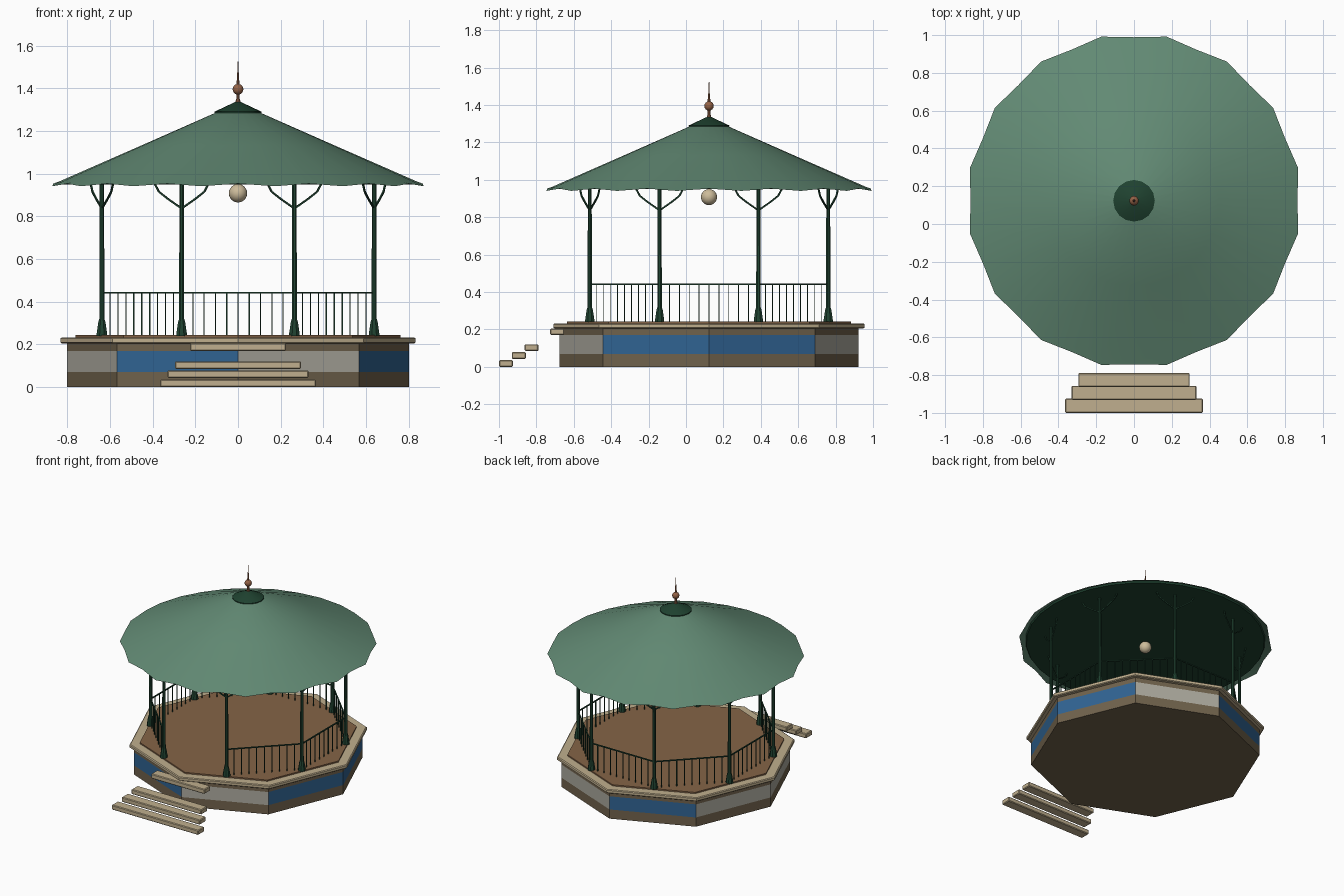
import bpy, bmesh, math
from mathutils import Vector, Matrix

cube = bpy.data.objects.get("Cube")
if cube:
    bpy.data.objects.remove(cube, do_unlink=True)

CENTRE = Vector((0, 0.123, 0))
EIGHTH = math.pi / 4


def material(name, *srgb):
    rgb = [((c / 255 + 0.055) / 1.055) ** 2.4 for c in srgb]
    m = bpy.data.materials.new(name)
    m.use_nodes = True
    m.diffuse_color = (*rgb, 1)
    m.node_tree.nodes["Principled BSDF"].inputs["Base Color"].default_value = (*rgb, 1)
    return m


roof_green = material("roof green", 98, 138, 116)
dark_green = material("dark green", 31, 66, 48)
sand = material("sand stone", 192, 175, 142)
brown_stone = material("brown stone", 112, 98, 76)
grey = material("pale grey panel", 172, 169, 158)
blue = material("blue panel", 48, 99, 146)
boards = material("floor boards", 133, 100, 71)
copper = material("copper", 148, 98, 70)
cream = material("cream lamp", 205, 188, 155)


def finish(name, bm, mats, location=CENTRE, smooth=False):
    bmesh.ops.recalc_face_normals(bm, faces=bm.faces)
    mesh = bpy.data.meshes.new(name)
    bm.to_mesh(mesh)
    bm.free()
    for m in mats:
        mesh.materials.append(m)
    obj = bpy.data.objects.new(name, mesh)
    obj.location = location
    bpy.context.collection.objects.link(obj)
    if smooth:
        bpy.ops.object.select_all(action='DESELECT')
        obj.select_set(True)
        bpy.context.view_layer.objects.active = obj
        bpy.ops.object.shade_smooth_by_angle(angle=math.radians(40))
    return obj


def lathe(bm, profile, sides, at=Vector(), turn=0.0, cap=True):
    """Stack of rings (radius, height) joined by quads."""
    rings = []
    for r, z in profile:
        rings.append([bm.verts.new(at + Vector((r * math.cos(a), r * math.sin(a), z)))
                      for a in (turn + math.tau * i / sides for i in range(sides))])
    for low, high in zip(rings, rings[1:]):
        for i in range(sides):
            j = (i + 1) % sides
            bm.faces.new((low[i], low[j], high[j], high[i]))
    if cap:
        bm.faces.new(rings[0])
        bm.faces.new(rings[-1])
    return rings


def turned(name, profile, sides, mat, smooth=False):
    bm = bmesh.new()
    lathe(bm, profile, sides)
    return finish(name, bm, [mat], smooth=smooth)


def bar(bm, a, b, width):
    """Square bar between two points."""
    d = b - a
    rot = d.to_track_quat('Z', 'Y').to_matrix().to_4x4()
    bmesh.ops.create_cube(bm, size=1, matrix=Matrix.Translation((a + b) / 2) @ rot
                          @ Matrix.Diagonal((width, width, d.length, 1)))


def polar(r, angle, z):
    return Vector((r * math.cos(angle), r * math.sin(angle), z))


# Octagonal base with coloured panels chosen by direction
bm = bmesh.new()
lathe(bm, [(0.8, 0), (0.8, 0.07), (0.8, 0.17), (0.8, 0.207)], 8)
bm.normal_update()
blue_sides = {0, 2, 5, 7}
for f in bm.faces:
    c = f.calc_center_median()
    if 0.07 < c.z < 0.17 and abs(f.normal.z) < 0.5:
        side = int((math.atan2(c.y, c.x) % math.tau) / EIGHTH)
        f.material_index = 1 if side in blue_sides else 2
finish("base_wall", bm, [brown_stone, blue, grey])

# Coping and floor
turned("coping", [(0.825, 0.205), (0.832, 0.21), (0.832, 0.228), (0.825, 0.233)], 8, sand)
turned("floor", [(0.76, 0.225), (0.76, 0.243)], 8, boards)

# Entrance steps, with the fourth tread left open
for i in (0, 1, 2, 4):
    bm = bmesh.new()
    bmesh.ops.create_cube(bm, size=1, matrix=Matrix.Diagonal((0.73 - 0.07 * i, 0.075, 0.036, 1)))
    bmesh.ops.bevel(bm, geom=bm.edges[:], offset=0.005, segments=1, affect='EDGES')
    finish(f"step_{i + 1}", bm, [sand], Vector((0, -0.9625 + 0.0685 * i, 0.018 + 0.0425 * i)))

# Posts with flared feet and tangent brackets
POST_R = 0.69
post_angles = [EIGHTH * (k + 0.5) for k in range(8)]
for k, a in enumerate(post_angles):
    bm = bmesh.new()
    lathe(bm, [(0.027, 0.24), (0.026, 0.255), (0.018, 0.305), (0.013, 0.32), (0.011, 0.955)],
          8, polar(POST_R, a, 0), a)
    finish(f"post_{k + 1}", bm, [dark_green], smooth=True)
    bm = bmesh.new()
    tangent = polar(1, a + math.pi / 2, 0)
    for s in (-1, 1):
        path = [polar(POST_R, a, z) + tangent * s * t
                for t, z in ((0.005, 0.84), (0.07, 0.882), (0.115, 0.915), (0.138, 0.955))]
        for p, q in zip(path, path[1:]):
            bar(bm, p, q, 0.008)
    finish(f"bracket_{k + 1}", bm, [dark_green])

# Railings on every side but the entrance
ENTRANCE = 5
for k, a in enumerate(post_angles):
    if k == ENTRANCE:
        continue
    bm = bmesh.new()
    p, q = polar(POST_R, a, 0), polar(POST_R, a + EIGHTH, 0)
    up = Vector((0, 0, 1))
    bar(bm, p + up * 0.442, q + up * 0.442, 0.008)
    for i in range(1, 10):
        foot = p.lerp(q, i / 10)
        bar(bm, foot + up * 0.24, foot + up * 0.442, 0.005)
    finish(f"railing_{k + 1}", bm, [dark_green])

# Roof with a scalloped rim: every second rim point drawn in and up
bm = bmesh.new()
rings = lathe(bm, [(0.886, 0.941), (0.84, 0.962), (0.45, 1.133), (0.01, 1.327)], 32,
              turn=EIGHTH / 4, cap=False)
for v in rings[0][1::2]:
    v.co.x *= 0.977
    v.co.y *= 0.977
    v.co.z += 0.012
bm.faces.new(rings[-1])
finish("roof", bm, [roof_green], smooth=True)
turned("ceiling", [(0.832, 0.95), (0.838, 0.962)], 32, dark_green)
turned("roof_cap", [(0.11, 1.284), (0.11, 1.29), (0.012, 1.336)], 16, dark_green, True)

# Finial
turned("finial_stem", [(0.014, 1.33), (0.008, 1.35), (0.007, 1.43), (0.005, 1.44),
                       (0.001, 1.53)], 8, copper, True)


def ball(name, z, r, mat):
    bm = bmesh.new()
    bmesh.ops.create_uvsphere(bm, u_segments=20, v_segments=12, radius=r)
    finish(name, bm, [mat], CENTRE + Vector((0, 0, z)), True)


ball("finial_ball", 1.395, 0.025, copper)
ball("hanging_lamp", 0.908, 0.043, cream)
